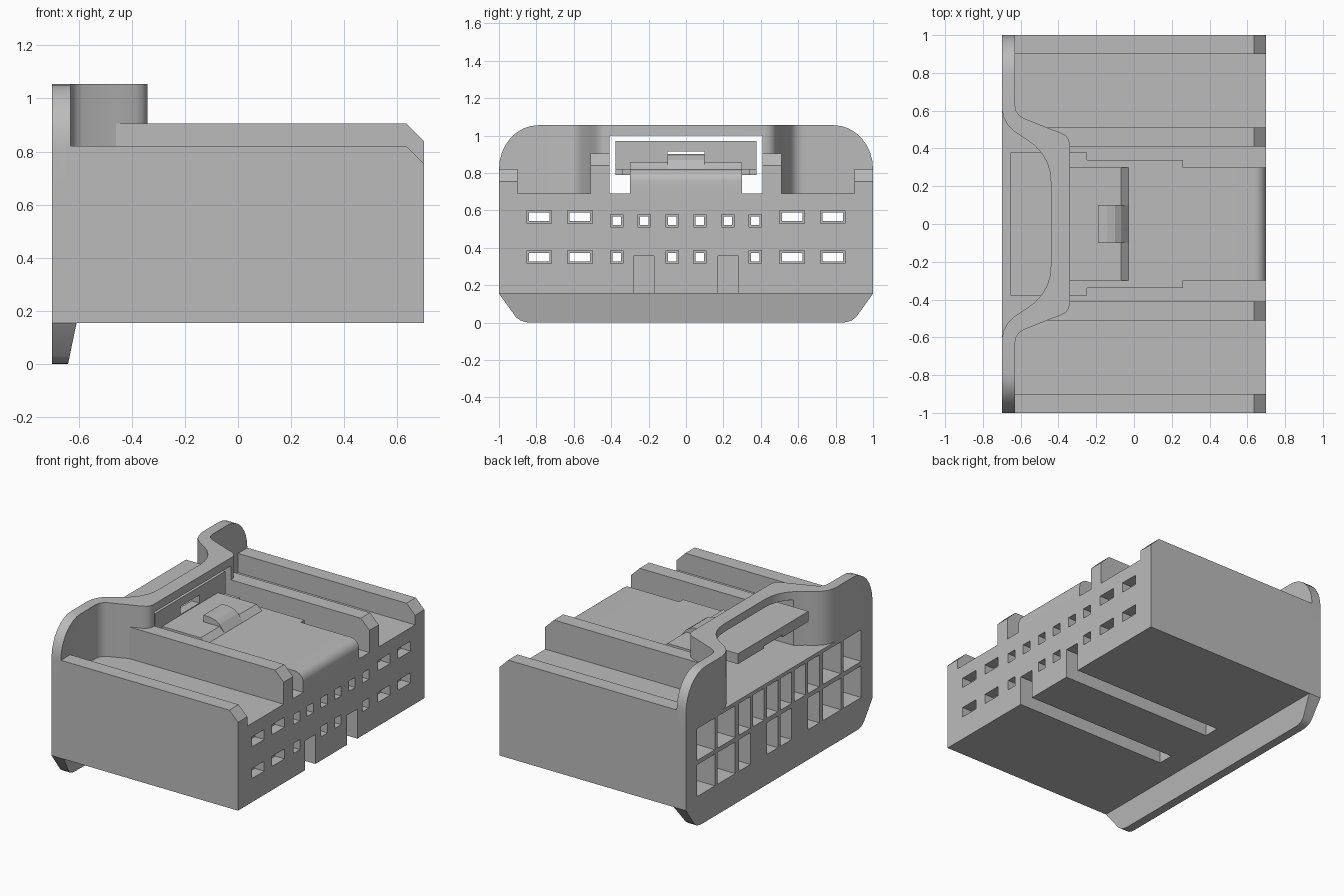
import bpy, bmesh, math

if "Cube" in bpy.data.objects:
    bpy.data.objects.remove(bpy.data.objects["Cube"])

plastic = bpy.data.materials.new("grey_plastic")
plastic.diffuse_color = (0.5, 0.5, 0.5, 1)
plastic.use_nodes = True
plastic.node_tree.nodes["Principled BSDF"].inputs["Base Color"].default_value = plastic.diffuse_color


def obj_from_bm(name, bm):
    bmesh.ops.recalc_face_normals(bm, faces=bm.faces)
    me = bpy.data.meshes.new(name)
    bm.to_mesh(me)
    bm.free()
    ob = bpy.data.objects.new(name, me)
    bpy.context.collection.objects.link(ob)
    me.materials.append(plastic)
    return ob


def prism(name, pts, axis, lo, hi):
    """Extrude a 2D outline along an axis (x: y,z outline; y: x,z; z: x,y)."""
    place = {"x": lambda p, t: (t, p[0], p[1]),
             "y": lambda p, t: (p[0], t, p[1]),
             "z": lambda p, t: (p[0], p[1], t)}[axis]
    bm = bmesh.new()
    a = [bm.verts.new(place(p, lo)) for p in pts]
    b = [bm.verts.new(place(p, hi)) for p in pts]
    bm.faces.new(a)
    bm.faces.new(b[::-1])
    for i in range(len(pts)):
        j = (i + 1) % len(pts)
        bm.faces.new((a[i], a[j], b[j], b[i]))
    return obj_from_bm(name, bm)


def boxes(name, bounds):
    """One mesh of boxes given as (x0, x1, y0, y1, z0, z1)."""
    bm = bmesh.new()
    for x0, x1, y0, y1, z0, z1 in bounds:
        vs = bmesh.ops.create_cube(bm, size=1)["verts"]
        for v in vs:
            v.co = (x1 if v.co.x > 0 else x0, y1 if v.co.y > 0 else y0,
                    z1 if v.co.z > 0 else z0)
    return obj_from_bm(name, bm)


def boolean(ob, cutter, operation="DIFFERENCE"):
    mod = ob.modifiers.new("cut", "BOOLEAN")
    mod.operation, mod.object, mod.solver = operation, cutter, "EXACT"
    bpy.context.view_layer.objects.active = ob
    bpy.ops.object.modifier_apply(modifier=mod.name)
    bpy.data.objects.remove(cutter)


def smooth(ob):
    bpy.ops.object.select_all(action="DESELECT")
    ob.select_set(True)
    bpy.context.view_layer.objects.active = ob
    bpy.ops.object.shade_smooth_by_angle(angle=math.radians(32))


def mirror_y(half):
    return half + [(x, -y) for x, y in reversed(half) if y != 0]


def arc(cx, cz, rx, rz, a0, a1, n=8):
    return [(cx + rx * math.cos(math.radians(a0 + (a1 - a0) * i / n)),
             cz + rz * math.sin(math.radians(a0 + (a1 - a0) * i / n)))
            for i in range(n + 1)]


# Housing block with terminal cavities behind and small slots in front
housing = boxes("housing", [(-0.7, 0.7, -1, 1, 0.155, 0.69)])
cavities, slots, mouths = [], [], []
for s in (-1, 1):
    for y, cav, half_w, rows in ((0.785, 0.095, 0.066, (0, 1)),
                                 (0.567, 0.095, 0.066, (0, 1)),
                                 (0.37, 0.06, 0.034, (0, 1)),
                                 (0.223, 0.06, 0.034, (1,)),
                                 (0.073, 0.06, 0.034, (0, 1))):
        y *= s
        for row in rows:
            z0 = (0.205, 0.45)[row]
            cavities.append((-0.75, 0.45, y - cav, y + cav, z0, z0 + 0.215))
            zc = 0.35 if row == 0 else (0.565 if half_w > 0.05 else 0.545)
            slots.append((0.4, 0.66, y - half_w + 0.011, y + half_w - 0.011,
                          zc - 0.023, zc + 0.023))
            mouths.append((0.63, 0.75, y - half_w, y + half_w,
                           zc - 0.034, zc + 0.034))
for name, b in (("cavity_cutter", cavities), ("slot_cutter", slots),
                ("mouth_cutter", mouths)):
    boolean(housing, boxes(name, b))
# Two long keying grooves in the underside
boolean(housing, boxes("groove_cutter", [(-0.45, 0.75, s * 0.225 - 0.055,
                                          s * 0.225 + 0.055, 0.1, 0.355)
                                         for s in (-1, 1)]))

# Chamfered rails along the top
for side, s in (("left", -1), ("right", 1)):
    for name, y0, y1, x0, top in (("outer_rail", 0.9, 1.0, -0.65, 0.82),
                                  ("inner_rail", 0.41, 0.51, -0.46, 0.905)):
        prism(f"{name}_{side}", [(x0, 0.69), (0.7, 0.69), (0.7, top - 0.065),
                                 (0.635, top), (x0, top)],
              "y", min(s * y0, s * y1), max(s * y0, s * y1))

# Rear wall: plate at the sides, bowed forward into a bridge in the middle
back = [(-0.7, 1), (-0.7, 0.61), (-0.69, 0.565), (-0.67, 0.525), (-0.635, 0.49),
        (-0.58, 0.455), (-0.525, 0.415), (-0.485, 0.37), (-0.46, 0.325),
        (-0.445, 0.275), (-0.44, 0.22)]
front = [(-0.34, 0.42), (-0.345, 0.445), (-0.36, 0.467), (-0.385, 0.482),
         (-0.46, 0.51), (-0.585, 0.56), (-0.61, 0.577), (-0.625, 0.6),
         (-0.63, 0.63), (-0.63, 1)]
outline = back + [(x, -y) for x, y in reversed(back)]
outline += [(x, -y) for x, y in reversed(front)] + front
wall = prism("rear_wall", outline, "z", 0.69, 1.055)
corner = arc(0.79, 0.82, 0.21, 0.235, 0, 90)
silhouette = [(1, 0.6)] + corner + [(-y, z) for y, z in reversed(corner)] + [(-1, 0.6)]
boolean(wall, prism("wall_outline", silhouette, "x", -0.8, 0.0), "INTERSECT")
boolean(wall, boxes("window_cutter", [(-0.8, 0, -0.41, 0.41, 0.6, 1.0)]))
smooth(wall)

# Tapered lip under the rear edge
lip_corner = [(1, 0.155), (0.91, 0.03), (0.885, 0.011), (0.855, 0.002), (0.82, 0)]
lip = prism("rear_lip", lip_corner + [(-y, z) for y, z in reversed(lip_corner)],
            "x", -0.7, -0.55)
boolean(lip, prism("lip_taper", [(-0.8, -0.1), (-0.663, -0.1), (-0.64, 0),
                                 (-0.608, 0.155), (-0.58, 0.3), (-0.8, 0.3)],
                   "y", -1.2, 1.2), "INTERSECT")
smooth(lip)

# Latch lever: fixed at the front, floating towards the rear
lever = prism("latch_lever",
              [(0.7, 0.69)] + arc(0.635, 0.755, 0.065, 0.065, 0, 90)
              + [(-0.03, 0.82), (-0.07, 0.855), (-0.42, 0.855), (-0.42, 0.79),
                 (0.26, 0.76), (0.4, 0.73), (0.43, 0.69)], "y", -0.3, 0.3)
smooth(lever)
prism("latch_catch", [(-0.03, 0.82), (-0.07, 0.87), (-0.1, 0.89), (-0.14, 0.9),
                      (-0.19, 0.9), (-0.19, 0.82)], "y", -0.1, 0.1)
for side, s in (("left", -1), ("right", 1)):
    for name, x0, x1, y1 in (("lever_wing", -0.4, 0.26, 0.34),
                             ("lever_shoulder", -0.4, -0.25, 0.378)):
        a, b = sorted((s * 0.29, s * y1))
        boxes(f"{name}_{side}", [(x0, x1, a, b, 0.79, 0.82)])

# Finger tab passing through the rear window, with a slit in its web
tab = prism("finger_tab", [(-0.655, 0.9), (-0.655, 0.97), (-0.36, 0.97),
                           (-0.36, 0.79), (-0.42, 0.79), (-0.42, 0.9)],
            "y", -0.378, 0.378)
boolean(tab, boxes("slit_cutter", [(-0.8, -0.3, -0.1, 0.1, 0.86, 0.915)]))
